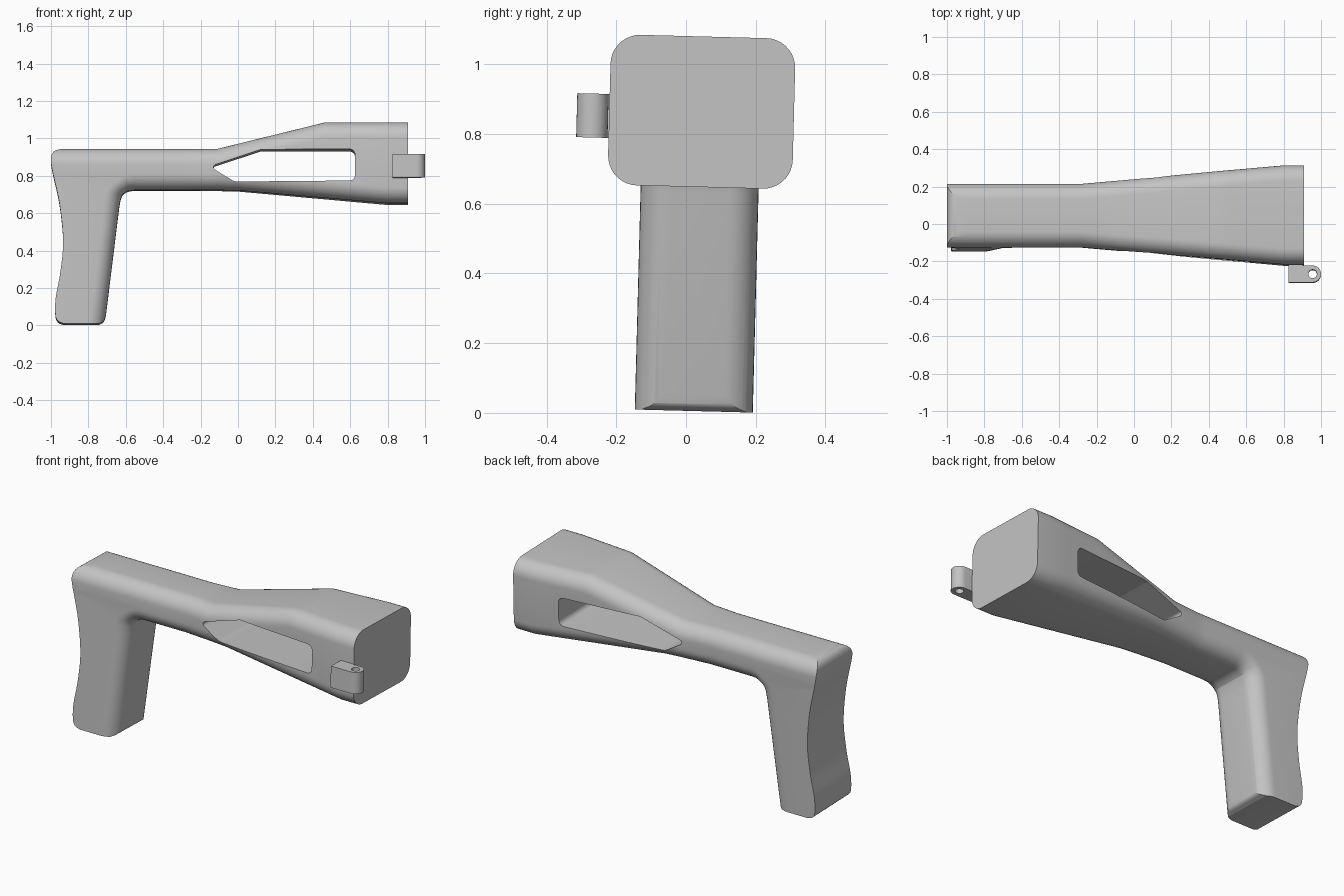
import bpy, bmesh, math
from mathutils import Matrix, Vector

cube = bpy.data.objects.get("Cube")
if cube:
    bpy.data.objects.remove(cube, do_unlink=True)

CENTRE_Z = 0.87
TILT = Matrix.Translation((0, 0.045, CENTRE_Z)) @ Matrix.Rotation(math.radians(-1.5), 4, "X") \
    @ Matrix.Translation((0, 0, -CENTRE_Z))
RADIUS = 0.085

grey = bpy.data.materials.new("plain grey")
grey.use_nodes = True
grey.diffuse_color = (0.55, 0.55, 0.55, 1)
grey.node_tree.nodes["Principled BSDF"].inputs["Base Color"].default_value = grey.diffuse_color


def finish(name, bm):
    bmesh.ops.recalc_face_normals(bm, faces=bm.faces)
    bm.transform(TILT)
    mesh = bpy.data.meshes.new(name)
    bm.to_mesh(mesh)
    bm.free()
    mesh.materials.append(grey)
    obj = bpy.data.objects.new(name, mesh)
    bpy.context.collection.objects.link(obj)
    return obj


def loft(name, rings):
    bm = bmesh.new()
    loops = [[bm.verts.new(p) for p in ring] for ring in rings]
    n = len(loops[0])
    for a, b in zip(loops, loops[1:]):
        for i in range(n):
            bm.faces.new((a[i], a[(i + 1) % n], b[(i + 1) % n], b[i]))
    bm.faces.new(loops[0])
    bm.faces.new(loops[-1])
    return finish(name, bm)


def prism(name, outline, axis, low, high):
    place = (lambda u, v, d: (u, d, v)) if axis == "Y" else (lambda u, v, d: (u, v, d))
    return loft(name, [[place(u, v, d) for u, v in outline] for d in (low, high)])


def section(inner, outer, half, round_outer):
    """Ring across the width from an inner to an outer point in the xz plane."""
    a, b = Vector(inner), Vector(outer)
    length = (b - a).length
    along = (b - a) / length
    r = RADIUS
    ring = []
    for side, end, start in ((1, 0, -90), (1, 1, 0), (-1, 1, 90), (-1, 0, 180)):
        for i in range(10):
            t = math.radians(start + 90 * i / 9)
            if end and not round_outer:
                y, d = side * half, length - 0.002 * (i if side < 0 else 9 - i)
            else:
                y = side * (half - r) + r * math.cos(t)
                d = (length - r if end else r) + r * math.sin(t)
            p = a + along * d
            ring.append((p.x, y, p.y))
    return ring


def ramp(x, x0, x1, v0, v1):
    return v0 + (v1 - v0) * min(max((x - x0) / (x1 - x0), 0), 1)


def smooth(points, steps=6):
    """Catmull-Rom curve through the points."""
    pts = [Vector(p) for p in points]
    pts = [2 * pts[0] - pts[1]] + pts + [2 * pts[-1] - pts[-2]]
    out = []
    for p, q, r, s in zip(pts, pts[1:], pts[2:], pts[3:]):
        for i in range(steps):
            t = i / steps
            out.append(0.5 * (2 * q + (r - p) * t + (2 * p - 5 * q + 4 * r - s) * t ** 2
                              + (3 * q - p - 3 * r + s) * t ** 3))
    return out + [pts[-2]]


def rounded(corners, steps=6):
    """Outline with each (x, y, radius) corner rounded."""
    out = []
    for i, (x, y, r) in enumerate(corners):
        c = Vector((x, y))
        u = (Vector(corners[i - 1][:2]) - c).normalized()
        v = (Vector(corners[(i + 1) % len(corners)][:2]) - c).normalized()
        cut = r / math.tan(u.angle(v) / 2)
        p, q = c + u * cut, c + v * cut
        mid = c + (u + v).normalized() * (r / math.sin(u.angle(v) / 2))
        start = p - mid
        sweep = start.angle_signed(q - mid)
        for k in range(steps + 1):
            out.append(mid + Matrix.Rotation(-sweep * k / steps, 2) @ start)
    return out


def boolean(obj, other, operation):
    mod = obj.modifiers.new(operation, "BOOLEAN")
    mod.operation, mod.object, mod.solver = operation, other, "EXACT"
    bpy.context.view_layer.objects.active = obj
    bpy.ops.object.modifier_apply(modifier=mod.name)
    bpy.data.objects.remove(other, do_unlink=True)


# Body: rounded box sections, flaring toward the socket end
stations = sorted([-1.1 + 0.1 * i for i in range(20)] + [-0.34, -0.28, -0.22, -0.11, 0.46, 0.91])
body_rings = []
for x in stations:
    top = ramp(x, -0.11, 0.46, 0.941, 1.08)
    bottom = ramp(x, -0.02, 0.80, 0.72, 0.648)
    body_rings.append(section((x, bottom), (x, top), ramp(x, -0.28, 0.80, 0.17, 0.265), True))
stock = loft("stock", body_rings)

# Grip: rounded front edges, curving into the underside of the body
grip_path = [((-0.719, -0.05), (-1.1, -0.05)), ((-0.635, 0.63), (-1.1, 0.63)),
             ((-0.628, 0.67), (-1.1, 0.74)), ((-0.618, 0.695), (-1.1, 0.82)),
             ((-0.6, 0.711), (-0.9, 0.85)), ((-0.575, 0.719), (-0.65, 0.85)),
             ((-0.53, 0.721), (-0.54, 0.85))]
grip = loft("grip", [section(a, b, 0.1693, False) for a, b in grip_path])
boolean(stock, grip, "UNION")

# Butt outline: hollowed rear edge and rounded foot
rear = smooth([(-0.94, 0.942), (-0.982, 0.928), (-1.0, 0.89), (-0.992, 0.82), (-0.955, 0.65),
               (-0.935, 0.45), (-0.95, 0.28), (-0.975, 0.14), (-0.976, 0.05), (-0.96, 0.017),
               (-0.93, 0.005)])
foot = smooth([(-0.745, 0.005), (-0.718, 0.02), (-0.704, 0.06)])
frame = [(1.2, 0.06), (1.2, 1.2), (-0.9, 1.2), (-0.9, 0.95)]
boolean(stock, prism("butt_outline", list(rear) + foot + frame, "Y", -0.5, 0.5), "INTERSECT")

# Window through the body
window = rounded([(-0.15, 0.845, 0.014), (0.125, 0.936, 0.06), (0.626, 0.936, 0.03),
                  (0.626, 0.768, 0.03), (-0.02, 0.764, 0.06)])
boolean(stock, prism("window_cutter", window, "Y", -0.5, 0.5), "DIFFERENCE")

# Hinge lug with a vertical pin hole
PIN_X, PIN_Y = 0.955, -0.313
lug_outline = [(0.825, PIN_Y - 0.045)]
lug_outline += [(PIN_X + 0.045 * math.cos(t), PIN_Y + 0.045 * math.sin(t))
                for t in (math.pi * (i / 16 - 0.5) for i in range(17))]
lug_outline += [(0.9, PIN_Y + 0.045), (0.9, -0.262), (0.825, -0.262)]
lug = prism("hinge_lug", lug_outline, "Z", 0.782, 0.908)
hole = [(PIN_X + 0.023 * math.cos(t), PIN_Y + 0.023 * math.sin(t))
        for t in (math.tau * i / 24 for i in range(24))]
boolean(lug, prism("pin_cutter", hole, "Z", 0.7, 1.0), "DIFFERENCE")

# Smooth shading with sharp edges kept
for obj in (stock, lug):
    bpy.ops.object.select_all(action="DESELECT")
    obj.select_set(True)
    bpy.context.view_layer.objects.active = obj
    bpy.ops.object.shade_smooth_by_angle(angle=math.radians(25))
